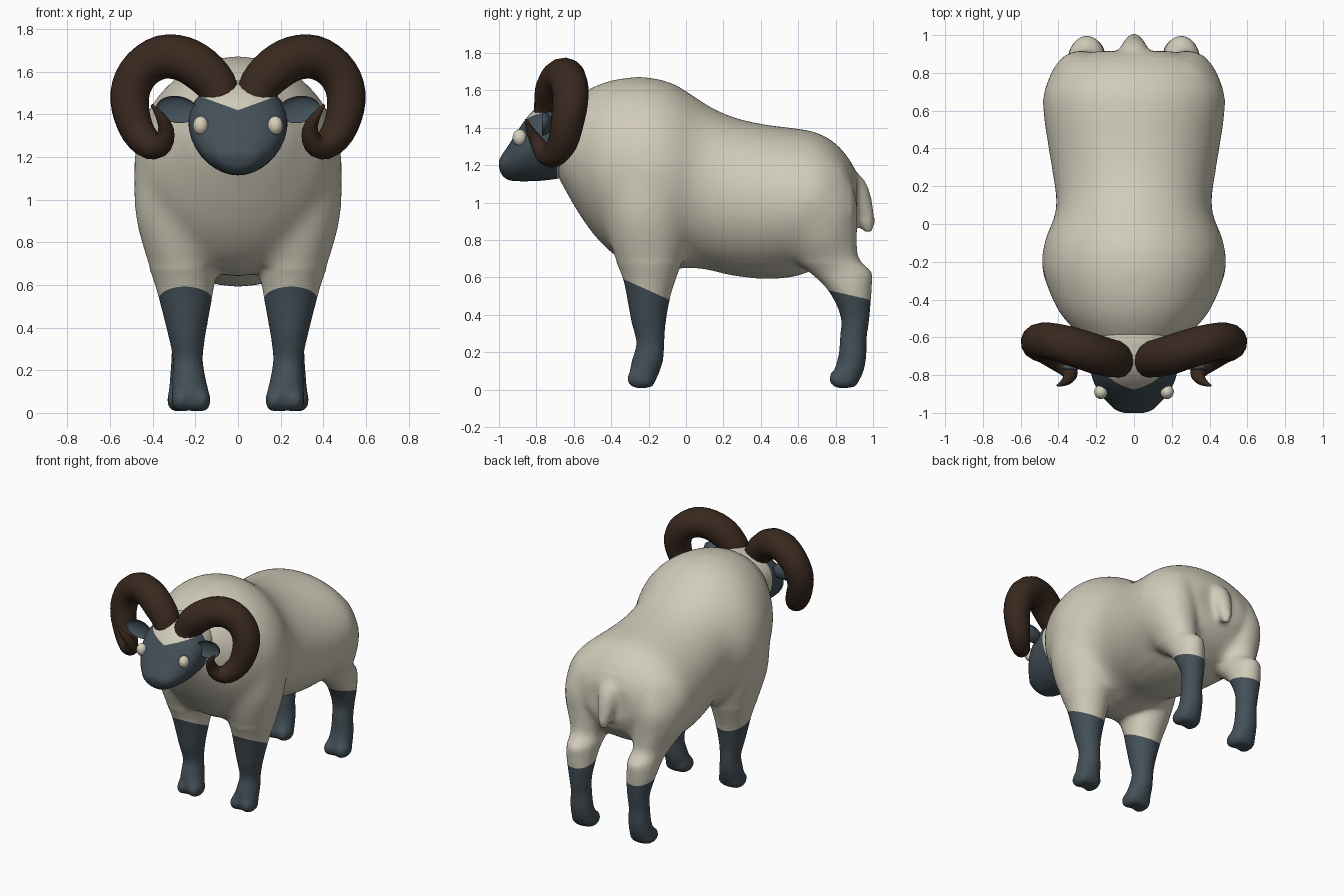
import bpy, bmesh, math
from mathutils import Vector, Matrix

cube = bpy.data.objects.get("Cube")
if cube:
    bpy.data.objects.remove(cube, do_unlink=True)


def material(name, rgb):
    m = bpy.data.materials.new(name)
    m.use_nodes = True
    m.diffuse_color = (*rgb, 1)
    bsdf = m.node_tree.nodes["Principled BSDF"]
    bsdf.inputs["Base Color"].default_value = (*rgb, 1)
    bsdf.inputs["Roughness"].default_value = 0.8
    return m


WOOL = material("cream wool", (0.63, 0.595, 0.485))
SLATE = material("slate skin", (0.056, 0.079, 0.097))
HORN = material("dark brown horn", (0.041, 0.022, 0.0135))
EYE = material("pale eye", (0.68, 0.63, 0.5))


def resample(rows, steps):
    """Catmull-Rom interpolation of every column."""
    out = []
    last = len(rows) - 1
    for i in range(last):
        quad = zip(rows[max(i - 1, 0)], rows[i], rows[i + 1], rows[min(i + 2, last)])
        quad = list(quad)
        for k in range(steps):
            t = k / steps
            out.append([b + 0.5 * t * (c - a + t * (2 * a - 5 * b + 4 * c - d
                        + t * (3 * (b - c) + d - a))) for a, b, c, d in quad])
    return out + [list(rows[-1])]


def loft(bm, rings, sides=32, egg=0.0):
    """Skin closed rings given as (centre, u, v)."""
    loops = []
    for c, u, v in rings:
        angles = [2 * math.pi * k / sides for k in range(sides)]
        loops.append([bm.verts.new(c + u * math.cos(a) * (1 + egg * math.sin(a))
                                   + v * math.sin(a)) for a in angles])
    for a, b in zip(loops, loops[1:]):
        for k in range(sides):
            j = (k + 1) % sides
            bm.faces.new((a[k], a[j], b[j], b[k]))
    bm.faces.new(loops[0][::-1])
    bm.faces.new(loops[-1])


def loft_along_y(bm, rows, egg=0.0):
    rings = [(Vector((0, y, (lo + hi) / 2)), Vector((w, 0, 0)), Vector((0, 0, (hi - lo) / 2)))
             for y, lo, hi, w in resample(rows, 4)]
    loft(bm, rings, egg=egg)


def loft_leg(bm, rows, side):
    rings = [(Vector((side * x, y, z)), Vector((rx, 0, 0)), Vector((0, ry, 0)))
             for z, x, y, rx, ry in resample(rows, 3)]
    loft(bm, rings, 24)


def tube(bm, rows, side=1, sides=14, steps=4):
    pts = resample(rows, steps)
    pos = [Vector((side * p[0], p[1], p[2])) for p in pts]
    u = Vector((0, 1, 0))
    rings = []
    for i, p in enumerate(pts):
        t = (pos[min(i + 1, len(pos) - 1)] - pos[max(i - 1, 0)]).normalized()
        u = (u - t * u.dot(t)).normalized()
        rings.append((pos[i], u * p[3], t.cross(u) * p[3]))
    loft(bm, rings, sides)


def ball(bm, centre, size):
    m = Matrix.Translation(centre) @ Matrix.Diagonal((*size, 1))
    return bmesh.ops.create_uvsphere(bm, u_segments=20, v_segments=12, radius=1, matrix=m)["verts"]


def finish(bm, name, mats):
    bmesh.ops.recalc_face_normals(bm, faces=bm.faces)
    for f in bm.faces:
        f.smooth = True
    me = bpy.data.meshes.new(name)
    bm.to_mesh(me)
    bm.free()
    for m in mats:
        me.materials.append(m)
    ob = bpy.data.objects.new(name, me)
    bpy.context.scene.collection.objects.link(ob)
    return ob


def cut(bm, co, no, keep=lambda c: True):
    """Score the surface along a plane so colours meet on a clean edge."""
    faces = [f for f in bm.faces if keep(f.calc_center_median())]
    geom = {e for f in faces for e in f.edges} | {v for f in faces for v in f.verts}
    bmesh.ops.bisect_plane(bm, geom=list(geom) + faces, dist=1e-5, plane_co=co, plane_no=no)


# Torso: y, underside, back, half width
TORSO = [(-.72, 1.2, 1.42, .12), (-.66, 1.09, 1.5, .22), (-.58, .95, 1.57, .3),
         (-.48, .81, 1.63, .39), (-.36, .7, 1.665, .45), (-.22, .645, 1.675, .49),
         (-.08, .645, 1.645, .473), (.03, .65, 1.58, .425), (.12, .64, 1.52, .412),
         (.25, .61, 1.46, .43), (.42, .592, 1.42, .458), (.58, .605, 1.4, .482),
         (.7, .65, 1.378, .483), (.8, .71, 1.32, .43), (.87, .78, 1.24, .35), (.915, .88, 1.15, .2)]
# Legs: z, x, y, half width, half depth
FRONT_LEG = [(.012, .22, -.23, .08, .05), (.08, .222, -.225, .088, .078), (.16, .23, -.205, .08, .085),
             (.25, .235, -.19, .071, .076), (.36, .24, -.2, .088, .093), (.5, .245, -.2, .118, .118),
             (.6, .25, -.195, .14, .145), (.75, .26, -.2, .18, .2), (.95, .275, -.21, .212, .235),
             (1.2, .27, -.21, .205, .23), (1.4, .25, -.2, .14, .18)]
HIND_LEG = [(.012, .24, .85, .08, .055), (.09, .24, .868, .086, .08), (.18, .24, .89, .08, .076),
            (.28, .24, .895, .073, .073), (.38, .24, .905, .079, .077), (.48, .245, .89, .094, .1),
            (.56, .25, .865, .102, .13), (.63, .25, .825, .106, .17), (.7, .26, .745, .12, .18),
            (.82, .27, .7, .17, .215), (1, .28, .7, .185, .215), (1.2, .25, .68, .15, .18)]
TAIL = [(0, .8, 1.13, .09), (0, .888, 1.07, .086), (0, .945, .96, .06),
        (0, .97, .88, .04), (0, .98, .84, .022)]

bm = bmesh.new()
loft_along_y(bm, TORSO)
tube(bm, TAIL)
for side in (1, -1):
    for leg, x, y in ((FRONT_LEG, .22, -.24), (HIND_LEG, .24, .84)):
        loft_leg(bm, leg, side)
        for toe in (-.048, .048):
            ball(bm, (side * x + toe, y, .06), (.047, .08, .058))
body = finish(bm, "body", [WOOL, SLATE])

# Fuse the body volumes into one soft skin
remesh = body.modifiers.new("fuse", 'REMESH')
remesh.mode = 'VOXEL'
remesh.voxel_size = 0.018
soften = body.modifiers.new("soften", 'SMOOTH')
soften.factor = 0.5
soften.iterations = 7
bpy.context.view_layer.update()
fused = bpy.data.meshes.new_from_object(body.evaluated_get(bpy.context.evaluated_depsgraph_get()))
body.modifiers.clear()
body.data = fused
fused.materials.clear()
for m in (WOOL, SLATE):
    fused.materials.append(m)

# Melt shoulders and thighs into the fleece
bm = bmesh.new()
bm.from_mesh(fused)
fleece = [v for v in bm.verts if v.co.z > .68 and v.co.y < .88]
for _ in range(25):
    bmesh.ops.smooth_vert(bm, verts=fleece, factor=0.5,
                          use_axis_x=True, use_axis_y=True, use_axis_z=True)
for f in bm.faces:
    f.smooth = True
    f.material_index = 0

# Dark lower legs below slanted lines
for co, slope, lo, hi in ((Vector((0, -.32, .585)), .45, -.45, .1),
                          (Vector((0, .77, .53)), .23, .65, 1.1)):
    no = Vector((0, slope, 1)).normalized()
    zone = lambda c: lo < c.y < hi and c.z < .68
    cut(bm, co, no, zone)
    for f in bm.faces:
        c = f.calc_center_median()
        if zone(c) and (c - co).dot(no) < 0:
            f.material_index = 1
bm.to_mesh(fused)
bm.free()

# Head with a woolly V-shaped cap
HEAD = [(-1, 1.19, 1.225, .05), (-.985, 1.15, 1.255, .095), (-.95, 1.122, 1.305, .132),
        (-.9, 1.115, 1.385, .178), (-.83, 1.115, 1.48, .215), (-.75, 1.12, 1.54, .23),
        (-.64, 1.14, 1.56, .225), (-.52, 1.2, 1.56, .19)]
bm = bmesh.new()
loft_along_y(bm, HEAD, egg=.13)
cap = Vector((0, 0, 1.42))
for s in (1, -1):
    cut(bm, cap, Vector((s * -.36, 0, 1)), lambda c: c.x * s > 0)
cut(bm, Vector((0, -.69, 0)), Vector((0, 1, 0)))
for f in bm.faces:
    c = f.calc_center_median()
    f.material_index = 0 if c.y > -.69 or c.z > cap.z + .36 * abs(c.x) else 1
finish(bm, "head", [WOOL, SLATE])

# Curled horns: x, y, z, radius
HORN_PATH = [(.075, -.73, 1.46, .085), (.1, -.715, 1.535, .097), (.17, -.7, 1.61, .105),
             (.26, -.67, 1.662, .105), (.36, -.64, 1.668, .103), (.45, -.62, 1.615, .098),
             (.5, -.62, 1.53, .095), (.505, -.635, 1.43, .089), (.47, -.66, 1.32, .079),
             (.41, -.71, 1.255, .067), (.355, -.76, 1.265, .051), (.338, -.8, 1.33, .037),
             (.365, -.835, 1.39, .022), (.405, -.855, 1.445, .006)]
for side, label in ((1, "left"), (-1, "right")):
    bm = bmesh.new()
    tube(bm, HORN_PATH, side, 14, 3)
    finish(bm, label + "_horn", [HORN])

    bm = bmesh.new()
    ball(bm, (side * .175, -.889, 1.348), (.036, .038, .044))
    finish(bm, label + "_eye", [EYE])

    # Cupped ear, hollow towards the front
    bm = bmesh.new()
    for v in ball(bm, (0, 0, 0), (1, 1, 1)):
        if v.co.y < 0:
            v.co.y *= -.55
    bm.transform(Matrix.Translation((side * .285, -.77, 1.423))
                 @ Matrix.Rotation(side * -.15, 4, 'Y') @ Matrix.Diagonal((.1, .055, .063, 1)))
    finish(bm, label + "_ear", [SLATE])
